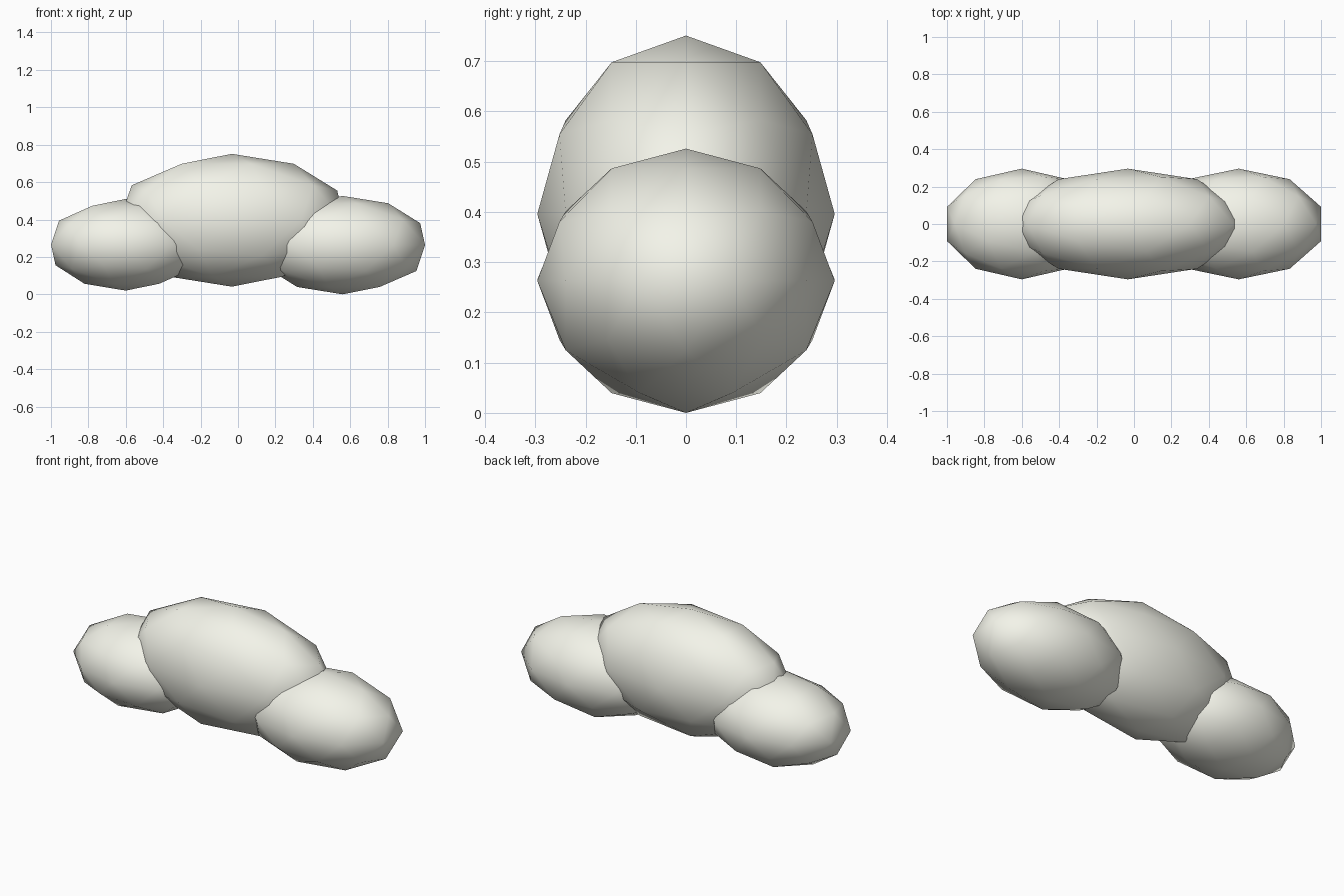
import bpy

if "Cube" in bpy.data.objects:
    bpy.data.objects.remove(bpy.data.objects["Cube"])

# Each puff of the cloud is a low-poly icosphere stretched to an ellipsoid
# name, centre, radii
PUFFS = [
    ("centre_puff", (-0.033, 0, 0.396), (0.63, 0.296, 0.355)),
    ("left_puff", (-0.60, 0, 0.265), (0.42, 0.296, 0.245)),
    ("right_puff", (0.56, 0, 0.263), (0.463, 0.296, 0.263)),
]

# Warm off-white
cloud_white = bpy.data.materials.new("cloud_white")
cloud_white.diffuse_color = (0.90, 0.905, 0.82, 1)
cloud_white.use_nodes = True
cloud_white.node_tree.nodes["Principled BSDF"].inputs["Base Color"].default_value = cloud_white.diffuse_color


def add_puff(name, centre, radii):
    bpy.ops.mesh.primitive_ico_sphere_add(subdivisions=2, radius=1, location=centre)
    puff = bpy.context.object
    puff.name = name
    puff.scale = radii
    bpy.ops.object.transform_apply(location=False, rotation=False, scale=True)
    bpy.ops.object.shade_smooth()
    puff.data.materials.append(cloud_white)


for puff in PUFFS:
    add_puff(*puff)
